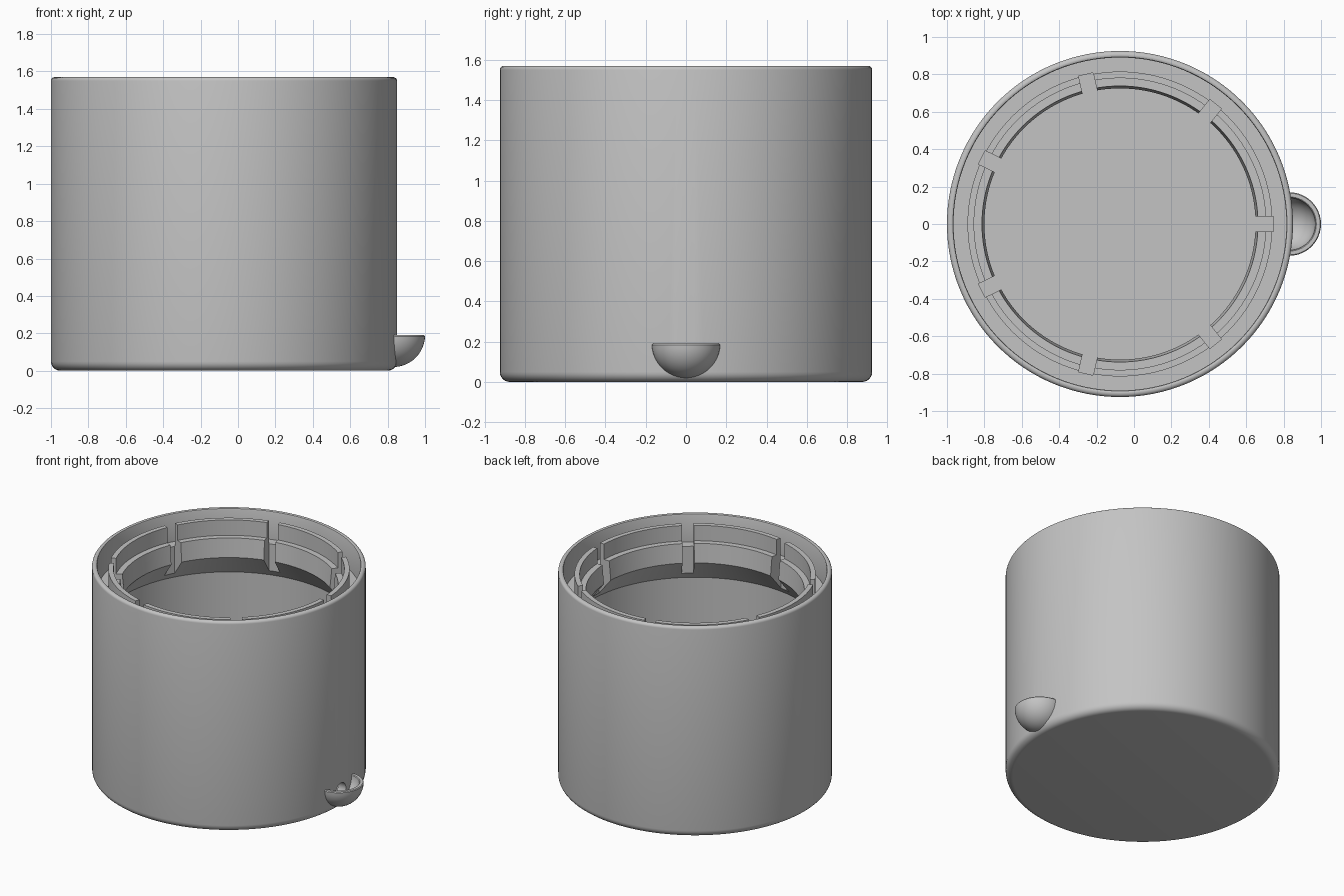
import bpy, bmesh
from math import sin, cos, pi, radians
from mathutils import Matrix, Vector

cube = bpy.data.objects.get("Cube")
if cube:
    bpy.data.objects.remove(cube, do_unlink=True)

AXIS_X = -0.075      # centre of the pot
SLOTS = 7

grey = bpy.data.materials.new("plain_grey")
grey.use_nodes = True
colour = (0.55, 0.55, 0.55, 1)
grey.diffuse_color = colour
grey.node_tree.nodes["Principled BSDF"].inputs["Base Color"].default_value = colour


def make_object(name, bm):
    bmesh.ops.recalc_face_normals(bm, faces=bm.faces)
    mesh = bpy.data.meshes.new(name)
    bm.to_mesh(mesh)
    bm.free()
    mesh.materials.append(grey)
    ob = bpy.data.objects.new(name, mesh)
    bpy.context.collection.objects.link(ob)
    return ob


def arc(cx, cz, r, start, end, steps):
    angles = [radians(start + (end - start) * i / steps) for i in range(steps + 1)]
    return [(cx + r * cos(a), cz + r * sin(a)) for a in angles]


def lathe(name, profile, centre_x, segments):
    """Spin an open profile whose two ends lie on the axis."""
    bm = bmesh.new()
    verts = [bm.verts.new((r, 0, z)) for r, z in profile]
    edges = [bm.edges.new(pair) for pair in zip(verts, verts[1:])]
    bmesh.ops.spin(bm, geom=verts + edges, cent=(0, 0, 0), axis=(0, 0, 1),
                   angle=2 * pi, steps=segments)
    bmesh.ops.remove_doubles(bm, verts=bm.verts, dist=0.0002)
    bmesh.ops.translate(bm, verts=bm.verts, vec=(centre_x, 0, 0))
    return make_object(name, bm)


def cut(target, cutter):
    cutter.hide_render = True
    mod = target.modifiers.new("cut", "BOOLEAN")
    mod.operation = "DIFFERENCE"
    mod.solver = "EXACT"
    mod.object = cutter
    bpy.context.view_layer.objects.active = target
    bpy.ops.object.modifier_apply(modifier=mod.name)
    bpy.data.objects.remove(cutter, do_unlink=True)


# Pot: outer wall, rounded rim, moat, stepped inner ring, overhang, hollow inside
pot_profile = (
    [(0, 0)]
    + arc(0.875, 0.05, 0.05, -90, 0, 6)
    + arc(0.905, 1.55, 0.02, 0, 90, 4)
    + arc(0.90, 1.56, 0.01, 90, 180, 2)
    + [(0.89, 1.36), (0.815, 1.36), (0.815, 1.535), (0.78, 1.535),
       (0.78, 1.42), (0.738, 1.42), (0.725, 1.28), (0.86, 1.11),
       (0.86, 0.06), (0, 0.06)]
)
pot = lathe("pot", pot_profile, AXIS_X, 128)

# Slots that split the inner ring into tabs
bm = bmesh.new()
for i in range(SLOTS):
    turn = Matrix.Rotation(2 * pi * i / SLOTS, 4, "Z")
    place = Matrix.Translation((AXIS_X, 0, 0)) @ turn @ Matrix.Translation((0.72, 0, 1.35))
    bmesh.ops.create_cube(bm, size=1, matrix=place @ Matrix.Diagonal((0.2, 0.08, 0.6, 1)))
cut(pot, make_object("slot_cutter", bm))

# Round hole through the wall behind the spout
bm = bmesh.new()
bmesh.ops.create_cone(bm, cap_ends=True, segments=32, radius1=0.06, radius2=0.06, depth=0.3,
                      matrix=Matrix.Translation((0.83, 0, 0.125)) @ Matrix.Rotation(pi / 2, 4, "Y"))
cut(pot, make_object("hole_cutter", bm))

# Spout: half bowl on the side, trimmed where it enters the wall
bowl_profile = (arc(0, 0.19, 0.17, -90, -2, 14)
                + [(0.165, 0.19), (0.145, 0.19)]
                + arc(0, 0.19, 0.14, -2, -90, 14))
spout = lathe("spout_bowl", bowl_profile, 0.83, 48)
bm = bmesh.new()
bmesh.ops.create_cone(bm, cap_ends=True, segments=128, radius1=0.905, radius2=0.905, depth=1,
                      matrix=Matrix.Translation((AXIS_X, 0, 0.1)))
cut(spout, make_object("wall_cutter", bm))

# Smooth shading with crisp edges
bpy.ops.object.select_all(action="DESELECT")
for ob in (pot, spout):
    ob.select_set(True)
bpy.context.view_layer.objects.active = pot
bpy.ops.object.shade_smooth_by_angle(angle=radians(30))
